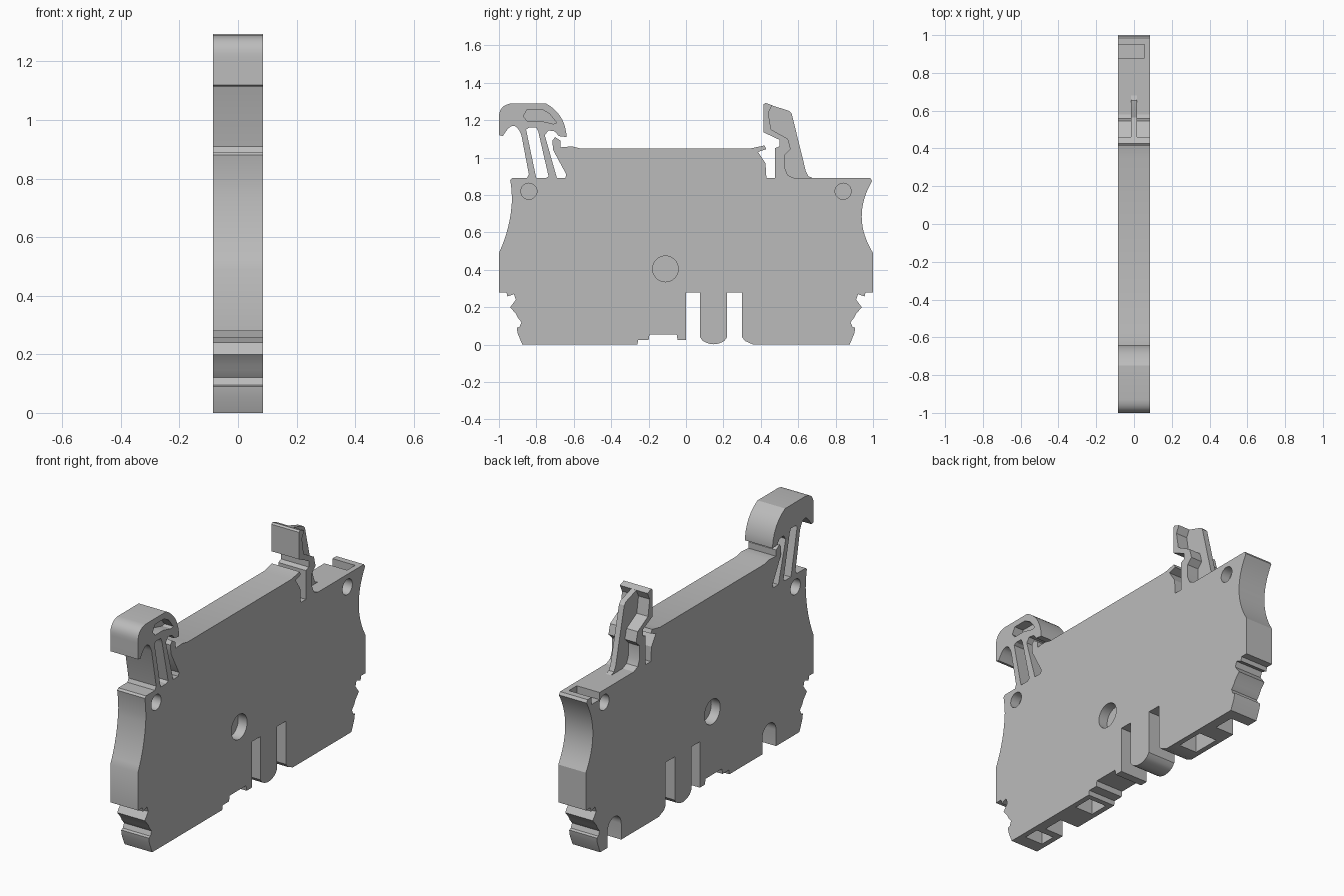
import bpy, bmesh
from math import sin, cos, pi, radians

cube = bpy.data.objects.get("Cube")
if cube:
    bpy.data.objects.remove(cube, do_unlink=True)

HALF = 0.085  # half thickness of the housing

grey = bpy.data.materials.new("plain grey")
grey.use_nodes = True
grey.diffuse_color = (0.5, 0.5, 0.5, 1)
bsdf = grey.node_tree.nodes["Principled BSDF"]
bsdf.inputs["Base Color"].default_value = (0.5, 0.5, 0.5, 1)
bsdf.inputs["Roughness"].default_value = 0.6


def slab(name, outline, x0=-HALF, x1=HALF):
    """Extrude a (y, z) outline from x0 to x1."""
    bm = bmesh.new()
    face = bm.faces.new([bm.verts.new((x0, y, z)) for y, z in outline])
    grown = bmesh.ops.extrude_face_region(bm, geom=[face])["geom"]
    verts = [v for v in grown if isinstance(v, bmesh.types.BMVert)]
    bmesh.ops.translate(bm, verts=verts, vec=(x1 - x0, 0, 0))
    bmesh.ops.recalc_face_normals(bm, faces=bm.faces)
    mesh = bpy.data.meshes.new(name)
    bm.to_mesh(mesh)
    bm.free()
    mesh.materials.append(grey)
    obj = bpy.data.objects.new(name, mesh)
    bpy.context.collection.objects.link(obj)
    return obj


def bow(p, q, sag, n=8):
    """Curve from p to q that bulges sideways by sag."""
    dy, dz = q[0] - p[0], q[1] - p[1]
    length = (dy * dy + dz * dz) ** 0.5
    pts = []
    for i in range(n + 1):
        t = i / n
        s = 4 * sag * t * (1 - t) / length
        pts.append((p[0] + dy * t - dz * s, p[1] + dz * t + dy * s))
    return pts


def circle(y, z, r, n=32):
    return [(y + r * cos(2 * pi * i / n), z + r * sin(2 * pi * i / n)) for i in range(n)]


def box(y0, y1, z0, z1):
    return [(y0, z0), (y1, z0), (y1, z1), (y0, z1)]


def arch(y, r, top):
    round_top = [(y + r * cos(pi * i / 12), top - r + r * sin(pi * i / 12)) for i in range(13)]
    return [(y - r, -0.1), (y + r, -0.1)] + round_top


def cut(target, outline, x0, x1):
    cutter = slab("cutter", outline, x0, x1)
    cutter.hide_render = True
    mod = target.modifiers.new("cut", "BOOLEAN")
    mod.operation = "DIFFERENCE"
    mod.solver = "EXACT"
    mod.object = cutter
    bpy.context.view_layer.objects.active = target
    bpy.ops.object.modifier_apply(modifier=mod.name)
    bpy.data.objects.remove(cutter, do_unlink=True)


# Stepped teeth of the lower ends, mirrored front to back
teeth = [(-1, .28), (-.96, .28), (-.955, .257), (-.92, .27), (-.91, .24), (-.94, .2),
         (-.91, .165), (-.9, .145), (-.88, .12), (-.89, .095), (-.905, .09), (-.9, .06), (-.875, 0)]
teeth_back = [(-y, z) for y, z in reversed(teeth)]

# Front end and foot with the rail notches
front_end = [(-.94, .88), (-.935, .85)] + bow((-.93, .78), (-1, .49), .015)
foot = [(-.26, 0), (-.255, .025), (-.2, .025), (-.195, .055), (-.05, .055), (-.045, .025),
        (0, .025), (0, .28), (.075, .28), (.075, .04)]
foot += bow((.09, .02), (.205, .02), -.018) + [(.22, .04), (.22, .28), (.3, .28), (.3, .04),
                                               (.315, .02), (.36, 0)]

# Concave back end and the top with its small lips
back_end = bow((1, .49), (.995, .875), .058, 16) + [(.985, .89)]
top = [(.48, .89), (.43, .89), (.425, .97), (.385, 1.03), (.43, 1.045), (.42, 1.065),
       (.35, 1.05), (-.57, 1.05), (-.61, 1.06), (-.67, 1.055), (-.67, 1.09), (-.7, 1.11),
       (-.715, 1.09), (-.71, 1.04), (-.64, .91), (-.645, .89), (-.69, .89)]

# Hooked head on slim legs
head = [(-.755, 1.12), (-.735, 1.145), (-.7, 1.14), (-.68, 1.115), (-.64, 1.11)]
head += bow((-.64, 1.13), (-.75, 1.29), -.025) + bow((-.93, 1.29), (-1, 1.21), -.025)
head += [(-1, 1.12), (-.98, 1.115)] + bow((-.97, 1.13), (-.88, 1.12), .045)
head += [(-.84, .91), (-.85, .89), (-.93, .89)]

housing = slab("housing", front_end + teeth + foot + teeth_back + back_end + top + head)

# Slot between the legs
cut(housing, [(-.855, 1.15), (-.84, 1.16), (-.8, 1.16), (-.79, 1.14), (-.735, .9),
              (-.75, .89), (-.8, .89), (-.805, .91)], -.2, .2)
# Scoop in one side of the head
cut(housing, [(-.87, 1.22), (-.85, 1.257), (-.77, 1.257), (-.73, 1.235), (-.69, 1.185),
              (-.71, 1.18), (-.78, 1.197), (-.85, 1.197)], .03, .2)
# Blind round holes on both sides
for y, z, r in ((-.84, .82, .043), (.84, .82, .043), (-.11, .405, .069)):
    for side in (-1, 1):
        cut(housing, circle(y, z, r), *sorted((side * .03, side * .2)))
# Arched openings in the foot, open to one side
for y in (-.61, .75):
    cut(housing, arch(y, .06, .15), -.2, .03)
# Closed pits in the foot
for y0, y1 in ((-.8, -.71), (-.4, -.29), (.43, .59)):
    cut(housing, box(y0, y1, -.1, .1), -.055, .055)
# Marker recess behind the back lip
cut(housing, box(.88, .95, .85, 1), -.2, .055)

# Bent release lever with its thin stiffening rib
strip_front = [(.475, .87), (.475, 1.05), (.5, 1.06), (.5, 1.095), (.415, 1.135), (.415, 1.285)]
strip_back = [(.425, 1.293), (.46, 1.28), (.44, 1.24), (.455, 1.15), (.545, 1.1), (.56, 1.045),
              (.53, 1.015), (.53, .94), (.545, .905), (.58, .89), (.58, .87)]
lever_strip = slab("lever_strip", strip_front + strip_back)
rib_front = [(.5, .87), (.5, 1.02), (.53, 1.05), (.52, 1.1), (.435, 1.14), (.425, 1.29)]
rib_back = [(.55, 1.25), (.565, 1.235), (.64, .93), (.655, .9), (.68, .89), (.68, .87)]
lever_rib = slab("lever_rib", rib_front + rib_back, -.016, .016)

# Smooth the curved runs and keep corners crisp
bpy.ops.object.select_all(action="DESELECT")
for part in (housing, lever_strip, lever_rib):
    part.select_set(True)
bpy.context.view_layer.objects.active = housing
bpy.ops.object.shade_smooth_by_angle(angle=radians(25))
